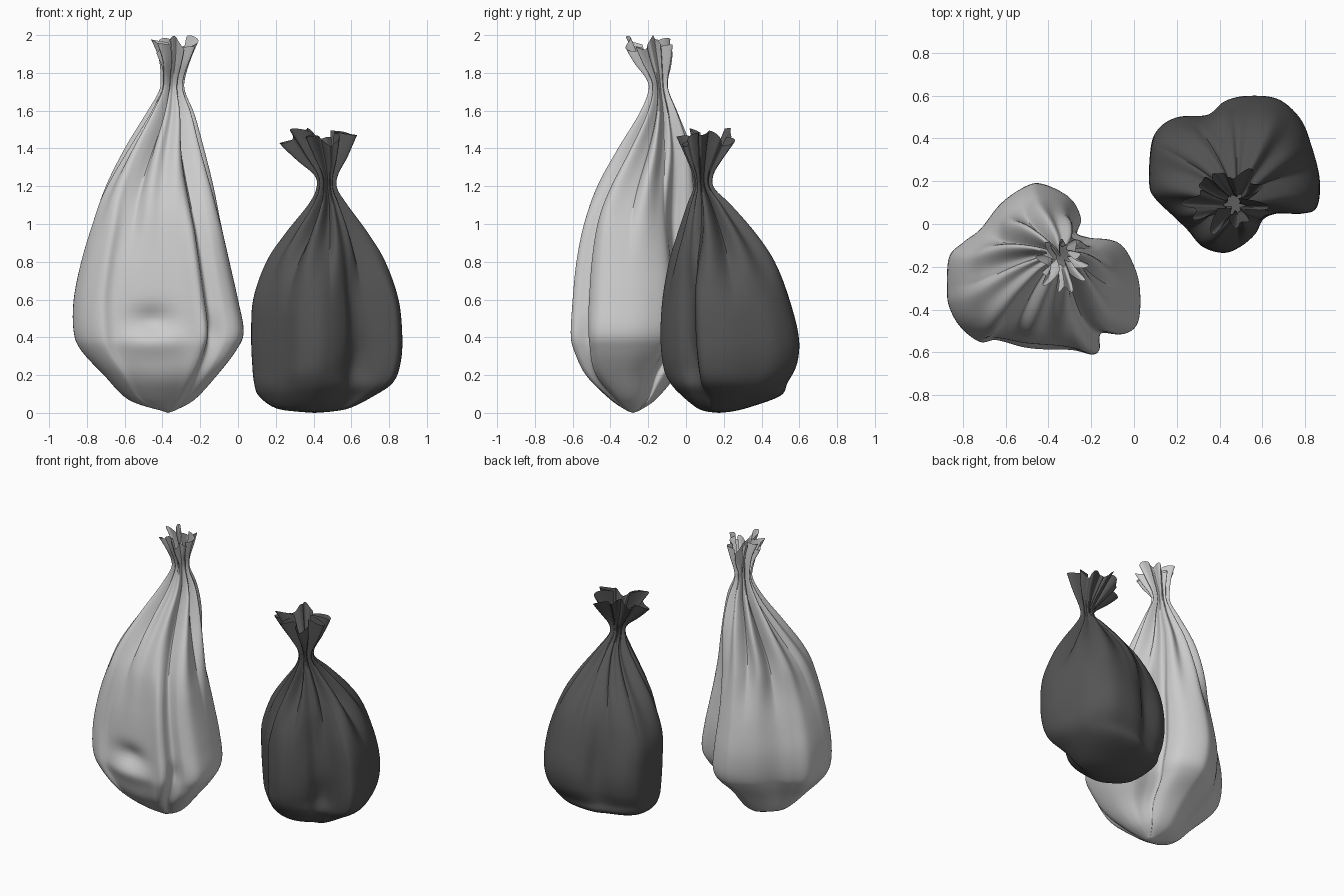
import bpy, bmesh, math
from mathutils import Vector

if "Cube" in bpy.data.objects:
    bpy.data.objects.remove(bpy.data.objects["Cube"])


def spline(p0, p1, p2, p3, t):
    """Catmull-Rom point between p1 and p2, any dimension."""
    return [0.5 * (2 * b + (c - a) * t + (2 * a - 5 * b + 4 * c - d) * t * t
                   + (3 * b - a - 3 * c + d) * t ** 3)
            for a, b, c, d in zip(p0, p1, p2, p3)]


def ramp(x, a, b):
    t = max(0.0, min(1.0, (x - a) / (b - a)))
    return t * t * (3 - 2 * t)


def make_bag(name, outline, centre, profile, neck, rim, folds, phase, dents, color=None):
    # closed smooth plan outline, counter-clockwise, in unit size
    pts = outline[::-1]
    n = len(pts)
    plan = []
    for i in range(n):
        for k in range(12):
            x, y = spline(pts[i - 1], pts[i], pts[(i + 1) % n], pts[(i + 2) % n], k / 12)
            plan.append(((x - centre[0]) / 0.42, (y - centre[1]) / 0.42))
    angles = [math.atan2(y, x) for x, y in plan]

    # rows up the bag: z, left, right, front, back
    rows = []
    m = len(profile)
    for i in range(m - 1):
        for k in range(6):
            rows.append(spline(profile[max(i - 1, 0)], profile[i], profile[i + 1],
                               profile[min(i + 2, m - 1)], k / 6))
    rows.append(list(profile[-1]))

    bm = bmesh.new()
    rings = []
    for z, x0, x1, y0, y1 in rows:
        t = z / neck
        lobes = (0.45 + 0.55 * ramp(t, 0.02, 0.2)) * (1 - 0.9 * ramp(t, 0.5, 1.0))
        pleat = 0.5 * ramp(t, 0.4, 1.0) ** 1.3
        flare = ramp(z, neck, rim)
        sec = []
        for (px, py), a in zip(plan, angles):
            warped = a + 0.22 * math.sin(2 * a + phase) + 0.1 * math.sin(3 * a)
            f = 0.75 * abs(math.sin(folds / 2 * warped + phase)) \
                + 0.25 * math.cos((folds + 4) * a + phase)
            r = 1 - (pleat + 0.08 * flare) * (1 - f)
            sec.append((r * (math.cos(a) * (1 - lobes) + px * lobes),
                        r * (math.sin(a) * (1 - lobes) + py * lobes)))
        # fit the section to the silhouette
        ax, bx = min(p[0] for p in sec), max(p[0] for p in sec)
        ay, by = min(p[1] for p in sec), max(p[1] for p in sec)
        mid = Vector(((x0 + x1) / 2, (y0 + y1) / 2, z))
        ring = []
        for (px, py), a in zip(sec, angles):
            co = Vector((x0 + (px - ax) / (bx - ax) * (x1 - x0),
                         y0 + (py - ay) / (by - ay) * (y1 - y0), z))
            # soft dents and bulges in the cloth
            for dx, dy, dz, wide, high, depth in dents:
                d = ((co.x - dx) ** 2 + (co.y - dy) ** 2) / wide ** 2 + ((z - dz) / high) ** 2
                co += (mid - co).normalized() * depth * math.exp(-d)
            # ragged mouth
            co.z += flare * 0.05 * (0.6 * math.sin(3 * a + phase) + 0.4 * math.sin(7 * a))
            ring.append(bm.verts.new(co))
        rings.append(ring)

    count = len(plan)
    for lo, hi in zip(rings, rings[1:]):
        for j in range(count):
            k = (j + 1) % count
            bm.faces.new((lo[j], lo[k], hi[k], hi[j]))
    # closed bottom
    z, x0, x1, y0, y1 = rows[0]
    tip = bm.verts.new(((x0 + x1) / 2, (y0 + y1) / 2, 0))
    for j in range(count):
        bm.faces.new((tip, rings[0][(j + 1) % count], rings[0][j]))

    mesh = bpy.data.meshes.new(name)
    bm.to_mesh(mesh)
    bm.free()
    obj = bpy.data.objects.new(name, mesh)
    bpy.context.collection.objects.link(obj)
    if color:
        mat = bpy.data.materials.new(name + "_plastic")
        mat.diffuse_color = color
        mat.use_nodes = True
        mat.node_tree.nodes["Principled BSDF"].inputs["Base Color"].default_value = mat.diffuse_color
        mesh.materials.append(mat)
    bpy.ops.object.select_all(action='DESELECT')
    obj.select_set(True)
    bpy.context.view_layer.objects.active = obj
    bpy.ops.object.shade_smooth_by_angle(angle=math.radians(45))
    return obj


# tall light bag
make_bag(
    "tall_light_bag",
    [(-.88, -.3), (-.87, -.15), (-.8, -.08), (-.72, -.02), (-.62, .1), (-.5, .18),
     (-.42, .19), (-.3, .13), (-.25, .04), (-.27, -.03), (-.2, -.06), (-.07, -.08),
     (0, -.18), (.03, -.3), (.02, -.45), (-.05, -.51), (-.14, -.51), (-.16, -.58),
     (-.2, -.6), (-.3, -.575), (-.5, -.56), (-.65, -.53), (-.73, -.54), (-.82, -.47),
     (-.87, -.38)],
    (-.42, -.22),
    [(.01, -.4, -.34, -.31, -.25), (.07, -.58, -.23, -.4, -.16), (.2, -.71, -.11, -.53, -.04),
     (.33, -.83, -.01, -.59, .12), (.43, -.87, .03, -.61, .18), (.6, -.87, 0, -.6, .19),
     (.8, -.83, -.045, -.58, .16), (1, -.77, -.09, -.54, .12), (1.2, -.7, -.13, -.47, .08),
     (1.4, -.6, -.18, -.36, .03), (1.58, -.49, -.23, -.25, -.04), (1.7, -.42, -.28, -.2, -.09),
     (1.77, -.41, -.28, -.21, -.095), (1.86, -.42, -.25, -.27, -.08), (1.95, -.46, -.21, -.32, -.07)],
    1.71, 1.95, 7, 0.6,
    [(-.46, -.6, .49, .13, .07, .05), (-.46, -.6, .36, .2, .07, -.02),
     (-.12, -.52, .42, .06, .08, .03), (-.45, .1, .25, .12, .1, .03)])

# short dark bag
make_bag(
    "short_dark_bag",
    [(.07, .2), (.08, .38), (.12, .46), (.2, .51), (.33, .54), (.42, .6), (.55, .61),
     (.68, .59), (.78, .5), (.83, .38), (.87, .22), (.86, .09), (.8, .06), (.68, .06),
     (.61, .03), (.57, -.04), (.5, -.1), (.42, -.13), (.32, -.1), (.25, -.02), (.18, .05),
     (.1, .13)],
    (.45, .24),
    [(.005, .33, .48, .12, .23), (.025, .2, .59, .06, .32), (.09, .11, .72, -.02, .5),
     (.16, .085, .82, -.08, .54), (.26, .075, .86, -.12, .59), (.4, .07, .87, -.135, .6),
     (.6, .08, .85, -.125, .55), (.8, .15, .78, -.09, .47), (.95, .25, .69, -.045, .37),
     (1.1, .37, .58, .005, .24), (1.19, .415, .525, .04, .15), (1.26, .405, .53, .035, .145),
     (1.35, .32, .58, 0, .19), (1.46, .22, .63, -.05, .26)],
    1.21, 1.46, 7, 2.1,
    [(.66, .05, .26, .1, .12, .03), (.36, .55, .4, .12, .2, .03), (.3, -.1, .2, .15, .08, -.01)],
    (.09, .09, .09, 1))
